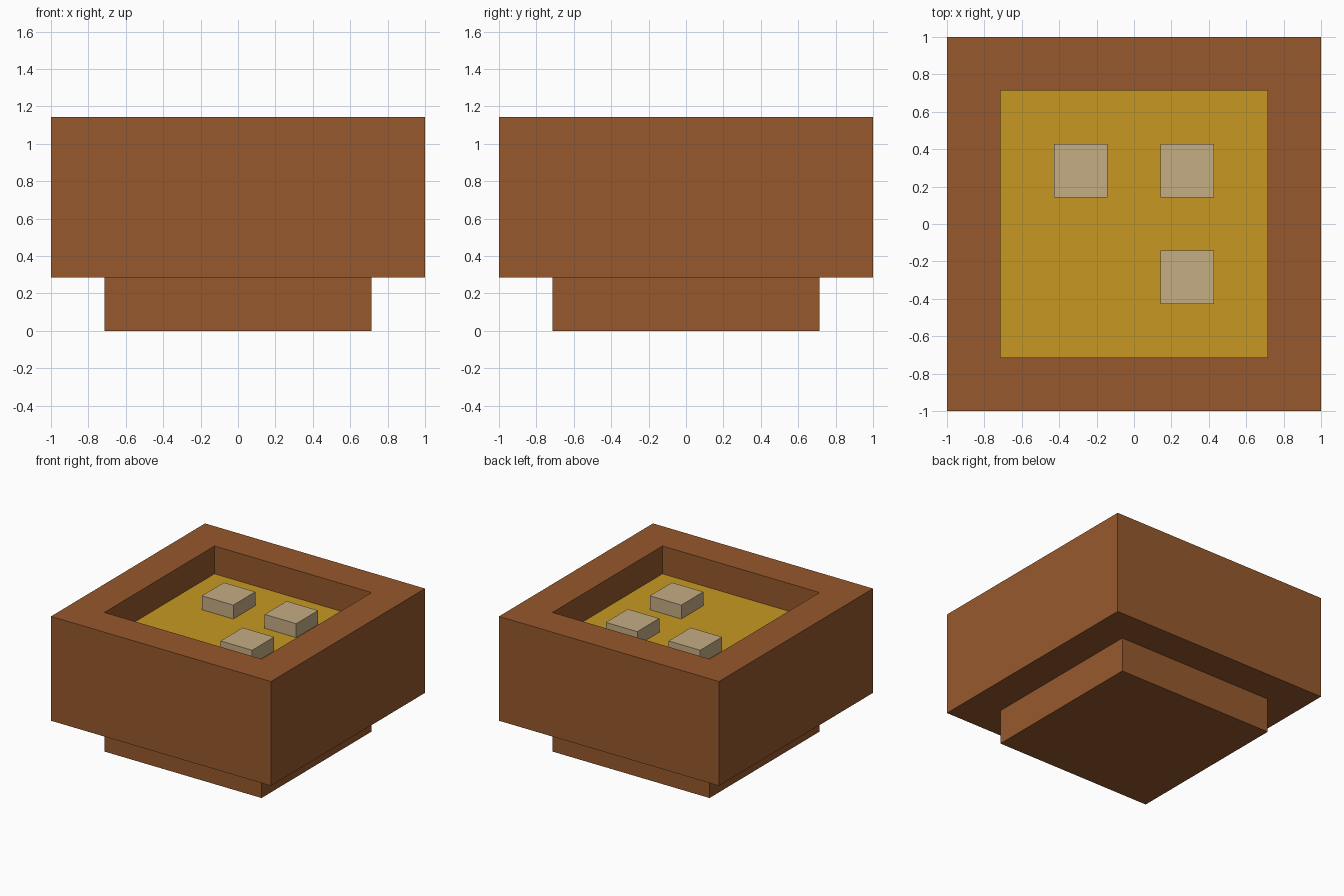
import bpy, bmesh
from mathutils import Vector

if "Cube" in bpy.data.objects:
    bpy.data.objects.remove(bpy.data.objects["Cube"], do_unlink=True)

U = 1 / 7  # modelling unit: the bowl is 14 units wide


def material(name, srgb):
    linear = [((c / 255 + 0.055) / 1.055) ** 2.4 for c in srgb]
    mat = bpy.data.materials.new(name)
    mat.use_nodes = True
    mat.diffuse_color = (*linear, 1)
    mat.node_tree.nodes["Principled BSDF"].inputs["Base Color"].default_value = (*linear, 1)
    return mat


def box(bm, x, y, width, bottom, top):
    """Add a square box, measured in units."""
    verts = bmesh.ops.create_cube(bm, size=1)["verts"]
    for v in verts:
        v.co = Vector((x + v.co.x * width, y + v.co.y * width,
                       bottom + (v.co.z + 0.5) * (top - bottom))) * U


def finish(bm, name, mat):
    bmesh.ops.recalc_face_normals(bm, faces=bm.faces)
    mesh = bpy.data.meshes.new(name)
    bm.to_mesh(mesh)
    bm.free()
    mesh.materials.append(mat)
    obj = bpy.data.objects.new(name, mesh)
    bpy.context.collection.objects.link(obj)
    return obj


wood = material("brown wood", (151, 89, 45))
broth_gold = material("golden broth", (199, 153, 34))
beige = material("beige chunk", (197, 173, 133))

# Bowl: a square block with a sunken top and a stepped foot
bm = bmesh.new()
box(bm, 0, 0, 14, 2, 8)
bm.normal_update()
ends = [f for f in bm.faces if abs(f.normal.z) > 0.9]
for face in ends:
    drop = 2 if face.normal.z < 0 else 3
    bmesh.ops.inset_region(bm, faces=[face], thickness=2 * U, use_even_offset=True)
    moved = bmesh.ops.extrude_face_region(bm, geom=[face])["geom"]
    bmesh.ops.translate(bm, vec=(0, 0, -drop * U),
                        verts=[g for g in moved if isinstance(g, bmesh.types.BMVert)])
    if face.is_valid:
        bm.faces.remove(face)
finish(bm, "bowl", wood)

# Broth filling the lower part of the hollow
bm = bmesh.new()
box(bm, 0, 0, 10, 5, 6.4)
finish(bm, "broth", broth_gold)

# Chunks floating in the broth
for name, x, y in (("chunk_back_right", -2, 2), ("chunk_back_left", 2, 2),
                   ("chunk_front_left", 2, -2)):
    bm = bmesh.new()
    box(bm, x, y, 2, 6, 7.2)
    finish(bm, name, beige)
